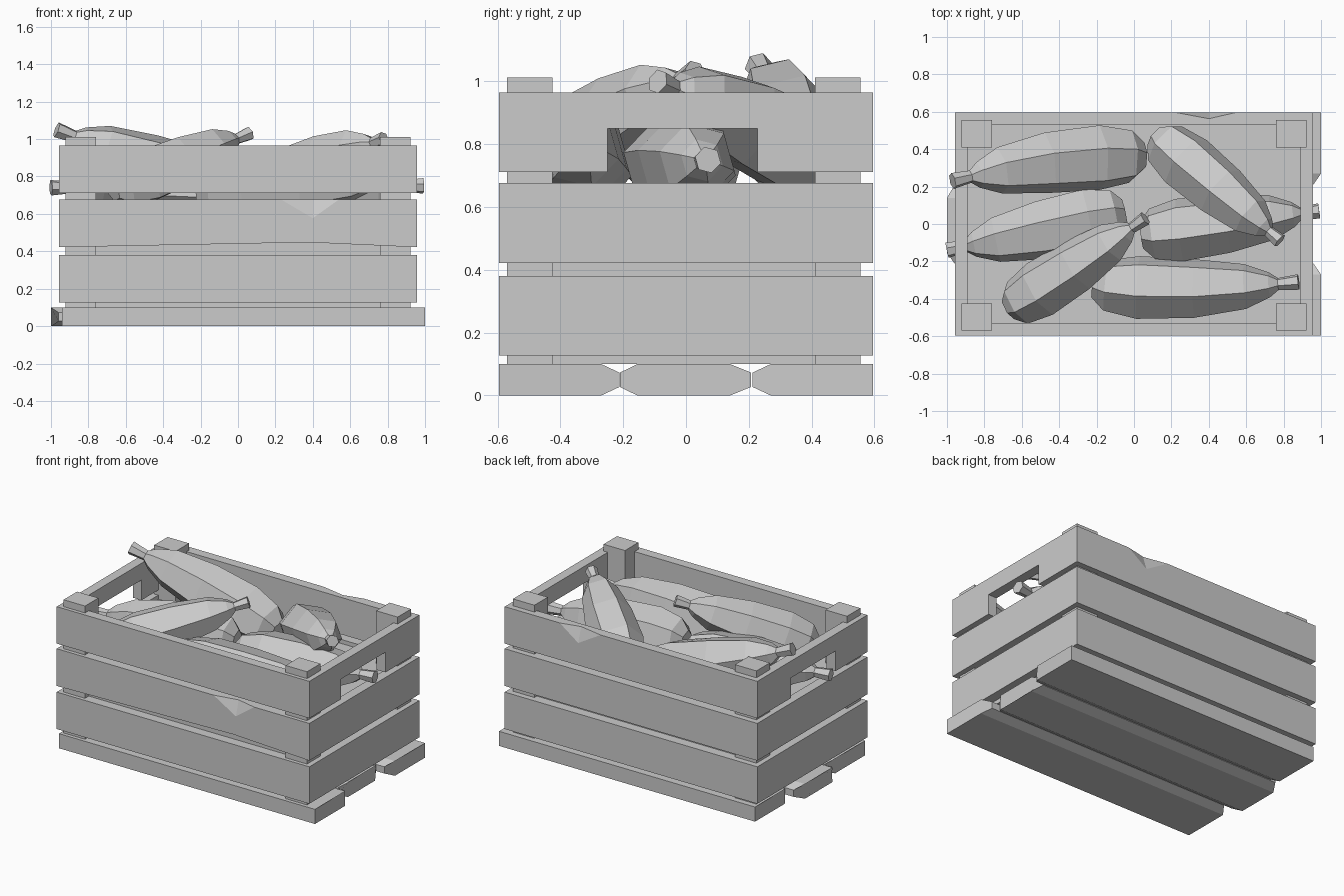
import bpy, bmesh
from math import cos, sin, tau
from mathutils import Vector

if "Cube" in bpy.data.objects:
    bpy.data.objects.remove(bpy.data.objects["Cube"])

T = 0.066  # slat thickness


def mesh_object(name, verts, faces):
    bm = bmesh.new()
    vs = [bm.verts.new(v) for v in verts]
    for f in faces:
        bm.faces.new([vs[i] for i in f])
    bmesh.ops.recalc_face_normals(bm, faces=bm.faces)
    me = bpy.data.meshes.new(name)
    bm.to_mesh(me)
    bm.free()
    ob = bpy.data.objects.new(name, me)
    bpy.context.collection.objects.link(ob)
    return ob


def prism(name, profile, a, b):
    """Extrude a (y, z) profile along x from a to b."""
    n = len(profile)
    verts = [(x, y, z) for x in (a, b) for y, z in profile]
    faces = [range(n), range(n, 2 * n)]
    faces += [(i, (i + 1) % n, n + (i + 1) % n, n + i) for i in range(n)]
    return mesh_object(name, verts, faces)


def box(name, x0, x1, y0, y1, z0, z1):
    return prism(name, [(y0, z0), (y1, z0), (y1, z1), (y0, z1)], x0, x1)


def chipped_slat(name, side, z0, z1, chip_drop, bow):
    """Long slat with a splintered top edge and a bowed lower edge."""
    a, b = -0.957, 0.957
    o, i = side * 0.595, side * (0.595 - T)
    verts = [(a, o, z0), (0.38, o, z0 + bow), (b, o, z0),
             (b, o, z1), (0.54, o, z1), (0.40, o, z1 - chip_drop), (0.23, o, z1), (a, o, z1),
             (0.40, o - side * 0.032, z1),
             (a, i, z0), (0.38, i, z0 + bow), (b, i, z0), (b, i, z1), (a, i, z1)]
    faces = [(0, 1, 2, 3, 4, 5, 6, 7), (7, 6, 8, 4, 3, 12, 13), (6, 5, 8), (8, 5, 4),
             (9, 10, 11, 12, 13), (0, 1, 10, 9), (1, 2, 11, 10), (2, 3, 12, 11), (0, 7, 13, 9)]
    return mesh_object(name, verts, faces)


def base_board(name, profile, a, b):
    """Board whose bevelled edges are also worn back at both ends."""
    ob = prism(name, profile, a, b)
    for v in ob.data.vertices:
        if abs(abs(v.co.y) - 0.21) < 0.01:
            v.co.x += 0.04 if v.co.x < 0 else -0.04


# Base boards with bevelled inner edges
for s, label in ((-1, "front"), (1, "back")):
    base_board("base_board_" + label,
               [(s * y, z) for y, z in ((0.595, 0), (0.27, 0), (0.212, 0.027),
                                        (0.212, 0.073), (0.27, 0.1), (0.595, 0.1))], -0.94, 1.0)
base_board("base_board_middle", [(-0.155, 0), (0.14, 0), (0.207, 0.027), (0.207, 0.073),
                                 (0.14, 0.1), (-0.155, 0.1), (-0.21, 0.073), (-0.21, 0.027)], -1.0, 0.94)

# Corner posts
for sx in (-1, 1):
    for y0, y1 in ((-0.57, -0.425), (0.41, 0.555)):
        xs = sorted((sx * 0.76, sx * 0.922))
        box("corner_post", *xs, y0, y1, 0.1, 1.012)

# Wall slats in three rows, handle notch in the top end slats
rows = [(0.127, 0.38), (0.422, 0.677), (0.712, 0.965)]
for r, (z0, z1) in enumerate(rows):
    for s, label in ((-1, "front"), (1, "back")):
        name = f"{label}_slat_{r + 1}"
        if (r, s) == (1, -1):
            chipped_slat(name, s, z0, z1, 0.1, 0.026)
        elif (r, s) == (2, 1):
            chipped_slat(name, s, z0, z1, 0.1, 0)
        else:
            ys = sorted((s * 0.595, s * (0.595 - T)))
            box(name, -0.957, 0.957, *ys, z0, z1)
    for s, label in ((-1, "left"), (1, "right")):
        w = 0.595 - T
        prof = [(-w, z0), (w, z0), (w, z1), (-w, z1)]
        if r == 2:
            prof[1:1] = [(-0.25, z0), (-0.25, 0.85), (0.228, 0.85), (0.228, z0)]
        prism(f"{label}_slat_{r + 1}", prof, s * (0.957 - T), s * 0.957)

# Inner lining that carries the pile
box("inner_lining", -0.89, 0.89, -0.528, 0.528, 0.1, 0.65)


# Squashes: faceted lofts along a bent path, (path position, radius factor)
SHAPE = [(0, .45), (.07, .85), (.24, 1.05), (.52, .98), (.76, .75),
         (.87, .42), (.91, .2), (1, .26)]


def squash(name, start, mid, end, radius, sides=6, spin=0.25):
    p0, m, p2 = Vector(start), Vector(mid), Vector(end)
    p1 = 2 * m - (p0 + p2) / 2
    verts = []
    for t, k in SHAPE:
        c = p0 * (1 - t) ** 2 + p1 * 2 * t * (1 - t) + p2 * t * t
        d = ((p1 - p0) * (1 - t) + (p2 - p1) * t).normalized()
        u = d.cross(Vector((0, 0, 1))).normalized()
        v = u.cross(d)
        verts += [c + (u * cos(tau * j / sides + spin) + v * sin(tau * j / sides + spin)) * radius * k
                  for j in range(sides)]
    n = len(SHAPE)
    faces = [range(sides), range((n - 1) * sides, n * sides)]
    for i in range(n - 1):
        for j in range(sides):
            k = (j + 1) % sides
            faces.append((i * sides + j, i * sides + k, (i + 1) * sides + k, (i + 1) * sides + j))
    return mesh_object(name, verts, faces)


squash("squash_back_left", (0.05, 0.36, 0.70), (-0.45, 0.33, 0.86), (-0.97, 0.23, 1.05), 0.17)
squash("squash_lower_left", (-0.05, 0.06, 0.72), (-0.48, -0.03, 0.74), (-1.0, -0.14, 0.74), 0.165)
squash("squash_lower_right", (0.04, -0.06, 0.72), (0.48, 0.00, 0.74), (0.99, 0.07, 0.75), 0.165)
squash("squash_front_left", (-0.67, -0.45, 0.73), (-0.32, -0.23, 0.87), (0.06, 0.03, 1.03), 0.15)
squash("squash_front_right", (-0.22, -0.32, 0.73), (0.30, -0.345, 0.76), (0.88, -0.31, 0.81), 0.165)
squash("squash_back_right", (0.12, 0.47, 0.72), (0.45, 0.19, 0.87), (0.78, -0.09, 1.0), 0.155)
